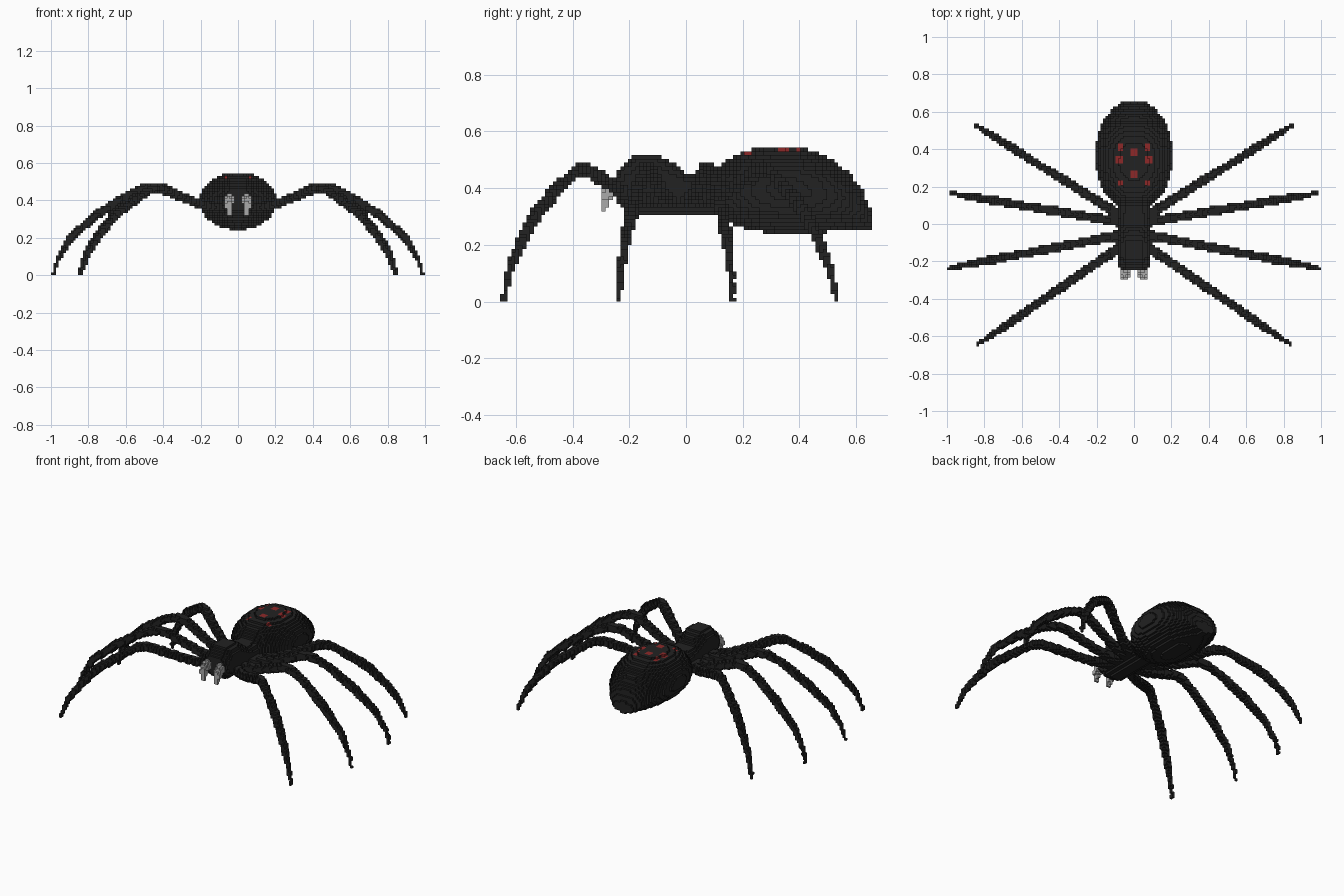
import bpy
import bmesh
import math
from mathutils import Vector

S = 2 / 151  # edge length of one block

if "Cube" in bpy.data.objects:
    bpy.data.objects.remove(bpy.data.objects["Cube"], do_unlink=True)


def material(name, color):
    m = bpy.data.materials.new(name)
    m.use_nodes = True
    rgba = (*color, 1)
    m.diffuse_color = rgba
    m.node_tree.nodes["Principled BSDF"].inputs["Base Color"].default_value = rgba
    return m


BLACK = material("black", (0.016, 0.016, 0.016))
RED = material("dark red", (0.27, 0.022, 0.022))
GREY = material("light grey", (0.40, 0.40, 0.40))


def lerp(table, t):
    """Linear lookup; each row is (t, value, value, ...)."""
    for a, b in zip(table, table[1:]):
        if t <= b[0]:
            u = max(0, (t - a[0]) / (b[0] - a[0]))
            return [p + (q - p) * u for p, q in zip(a[1:], b[1:])]
    return list(table[-1][1:])


SIDES = {
    (1, 0, 0): [(1, 0, 0), (1, 1, 0), (1, 1, 1), (1, 0, 1)],
    (-1, 0, 0): [(0, 0, 0), (0, 0, 1), (0, 1, 1), (0, 1, 0)],
    (0, 1, 0): [(0, 1, 0), (0, 1, 1), (1, 1, 1), (1, 1, 0)],
    (0, -1, 0): [(0, 0, 0), (1, 0, 0), (1, 0, 1), (0, 0, 1)],
    (0, 0, 1): [(0, 0, 1), (1, 0, 1), (1, 1, 1), (0, 1, 1)],
    (0, 0, -1): [(0, 0, 0), (0, 1, 0), (1, 1, 0), (1, 0, 0)],
}


def block_object(name, cells, mats, rule=None):
    """Skin a set of block cells with their exposed square faces."""
    bm = bmesh.new()
    verts = {}
    for c in sorted(cells):
        for d, corners in SIDES.items():
            if tuple(p + q for p, q in zip(c, d)) in cells:
                continue
            ring = []
            for o in corners:
                key = tuple(p + q for p, q in zip(c, o))
                if key not in verts:
                    x, y, z = key
                    verts[key] = bm.verts.new(((x - .5) * S, (y - .5) * S, z * S))
                ring.append(verts[key])
            face = bm.faces.new(ring)
            if rule:
                face.material_index = rule(c)
    mesh = bpy.data.meshes.new(name)
    bm.to_mesh(mesh)
    bm.free()
    for m in mats:
        mesh.materials.append(m)
    ob = bpy.data.objects.new(name, mesh)
    bpy.context.collection.objects.link(ob)


def loft(table, power=2):
    """Fill oval slices along y; rows are (y, bottom, top, half width)."""
    cells = set()
    for j in range(round(table[0][0] / S), round(table[-1][0] / S) + 1):
        low, high, half = lerp(table, j * S)
        mid, rise = (low + high) / 2, (high - low) / 2
        for k in range(int(low / S), int(high / S) + 1):
            v = abs((k + .5) * S - mid) / rise
            if v < 1:
                n = int(half * (1 - v ** power) ** (1 / power) / S + .5)
                cells |= {(i, j, k) for i in range(-n, n + 1)}
    return cells


def tube(points):
    """Fill balls along a path; rows are (centre, radius)."""
    cells = set()
    for p, r in points:
        ci, cj, ck = round(p.x / S), round(p.y / S), math.floor(p.z / S)
        n = int(r / S) + 1
        for i in range(ci - n, ci + n + 1):
            for j in range(cj - n, cj + n + 1):
                for k in range(max(0, ck - n), ck + n + 1):
                    if (Vector((i * S, j * S, (k + .5) * S)) - p).length <= r:
                        cells.add((i, j, k))
    return cells


# Abdomen: egg with a low rear tip and red marks on its back
abdomen = loft([
    (.07, .34, .43, .05), (.10, .31, .46, .09), (.15, .28, .505, .14),
    (.20, .26, .53, .17), (.27, .245, .545, .19), (.33, .242, .548, .198),
    (.40, .242, .545, .198), (.46, .242, .53, .19), (.52, .248, .50, .172),
    (.58, .255, .45, .14), (.62, .258, .40, .105), (.655, .258, .31, .06)])
MARKS = [(0, .38, .021), (0, .27, .021), (.067, .41, .014),
         (.08, .345, .014), (.067, .22, .014)]


def mark_rule(c):
    i, j, k = c
    on_top = k * S > .4 and (i, j, k + 1) not in abdomen
    return int(on_top and any(
        abs(abs(i * S) - x) < r and abs(j * S - y) < r for x, y, r in MARKS))


block_object("abdomen", abdomen, [BLACK, RED], mark_rule)

# Head and thorax in one rounded body that dips toward the waist
block_object("head_and_thorax", loft([
    (-.24, .35, .46, .068), (-.22, .33, .485, .075), (-.18, .31, .52, .08),
    (-.10, .31, .52, .08), (-.05, .31, .495, .08), (0, .31, .455, .08),
    (.10, .31, .45, .075)], 2.6), [BLACK])

# Legs: straight in plan, arched in height (fraction along, height)
OUTER = [(0, .355), (.11, .37), (.23, .41), (.39, .47), (.46, .468),
         (.565, .43), (.74, .325), (.90, .2), (.98, .08), (1, .01)]
INNER = [(0, .355), (.135, .37), (.27, .41), (.44, .465), (.51, .462),
         (.62, .405), (.75, .33), (.87, .22), (.95, .12), (1, .01)]
GIRTH = [(0, .03), (.2, .024), (.42, .026), (.55, .021), (.72, .025),
         (.9, .019), (1, .010)]
LEGS = {
    "front_leg": ((.07, -.12), (.835, -.645), INNER),
    "second_leg": ((.07, -.06), (.99, -.235), OUTER),
    "third_leg": ((.07, .01), (.985, .165), OUTER),
    "rear_leg": ((.07, .045), (.85, .53), INNER),
}
for name, (root, tip, arch) in LEGS.items():
    path = []
    for step in range(201):
        t = step / 200
        x, y = Vector(root).lerp(Vector(tip), t)
        path.append((Vector((x, y, lerp(arch, t)[0])), lerp(GIRTH, t)[0]))
    leg = tube(path)
    block_object("left_" + name, leg, [BLACK])
    block_object("right_" + name, {(-i, j, k) for i, j, k in leg}, [BLACK])

# Fangs: thick at the face, hooking forward and down to a thin tip
HOOK = [(0, -.245, .41, .026), (.35, -.265, .395, .027),
        (.6, -.285, .37, .019), (1, -.293, .328, .011)]
fang = set()
for step in range(31):
    y, z, r = lerp(HOOK, step / 30)
    fang |= tube([(Vector((4 * S - .004, y, z)), r)])
block_object("left_fang", fang, [GREY])
block_object("right_fang", {(-i, j, k) for i, j, k in fang}, [GREY])
